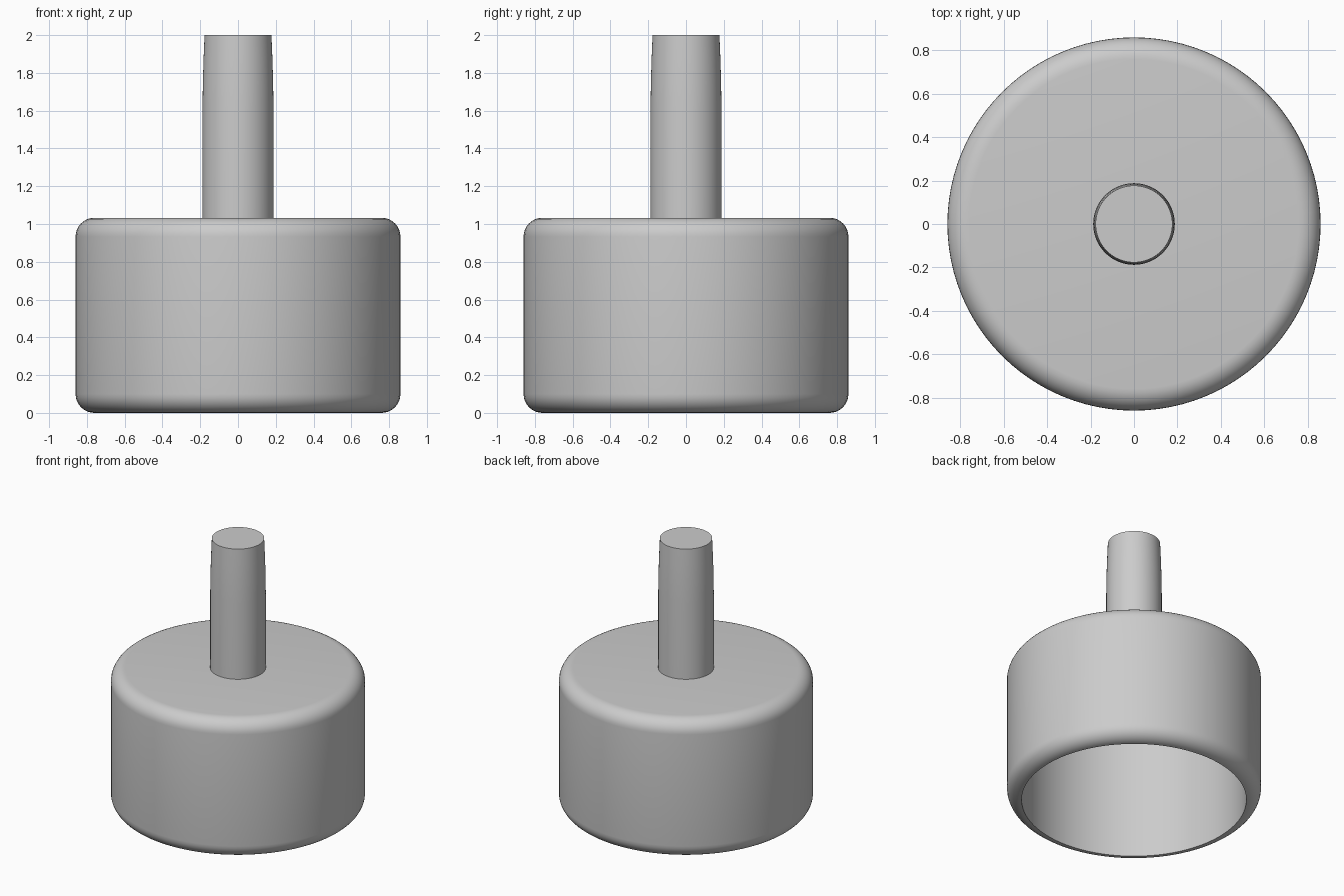
import bpy
import bmesh
import math
from mathutils import Matrix, Vector

cube = bpy.data.objects.get("Cube")
if cube:
    bpy.data.objects.remove(cube, do_unlink=True)

grey = bpy.data.materials.new("plain grey")
grey.use_nodes = True
color = (0.6, 0.6, 0.6, 1)
grey.diffuse_color = color
grey.node_tree.nodes["Principled BSDF"].inputs["Base Color"].default_value = color


def arc(cx, cz, radius, start, end, steps=8):
    """Points of a rounded corner, angles in degrees."""
    angles = [math.radians(start + (end - start) * i / steps) for i in range(steps + 1)]
    return [(cx + radius * math.cos(a), cz + radius * math.sin(a)) for a in angles]


def lathe(name, profile, segments=96):
    """Spin an (r, z) profile around the z axis."""
    bm = bmesh.new()
    verts = [bm.verts.new((r, 0, z)) for r, z in profile]
    edges = [bm.edges.new(pair) for pair in zip(verts, verts[1:])]
    bmesh.ops.spin(bm, geom=verts + edges, cent=(0, 0, 0), axis=(0, 0, 1),
                   angle=math.tau, steps=segments, use_duplicate=False)
    bmesh.ops.remove_doubles(bm, verts=bm.verts, dist=0.0005)
    bmesh.ops.recalc_face_normals(bm, faces=bm.faces)
    mesh = bpy.data.meshes.new(name)
    bm.to_mesh(mesh)
    bm.free()
    mesh.materials.append(grey)
    obj = bpy.data.objects.new(name, mesh)
    bpy.context.collection.objects.link(obj)
    bpy.ops.object.select_all(action="DESELECT")
    obj.select_set(True)
    bpy.context.view_layer.objects.active = obj
    bpy.ops.object.shade_smooth_by_angle(angle=math.radians(35))
    return obj


# Hollow cup, open at the bottom, with rounded outer edges
radius, height, fillet = 0.86, 1.033, 0.1
inner = radius - fillet
cup = [(0, height - fillet), (inner, height - fillet), (inner, 0)]
cup += arc(inner, fillet, fillet, -90, 0)
cup += arc(inner, height - fillet, fillet, 0, 90)
cup += [(0, height)]
lathe("cup_body", cup)

# Stem with a slight taper towards its flat tip
lathe("stem", [(0, height - 0.05), (0.188, height - 0.05), (0.188, 1.6),
               (0.186, 1.75), (0.182, 1.88), (0.177, 2.0), (0, 2.0)], 64)
